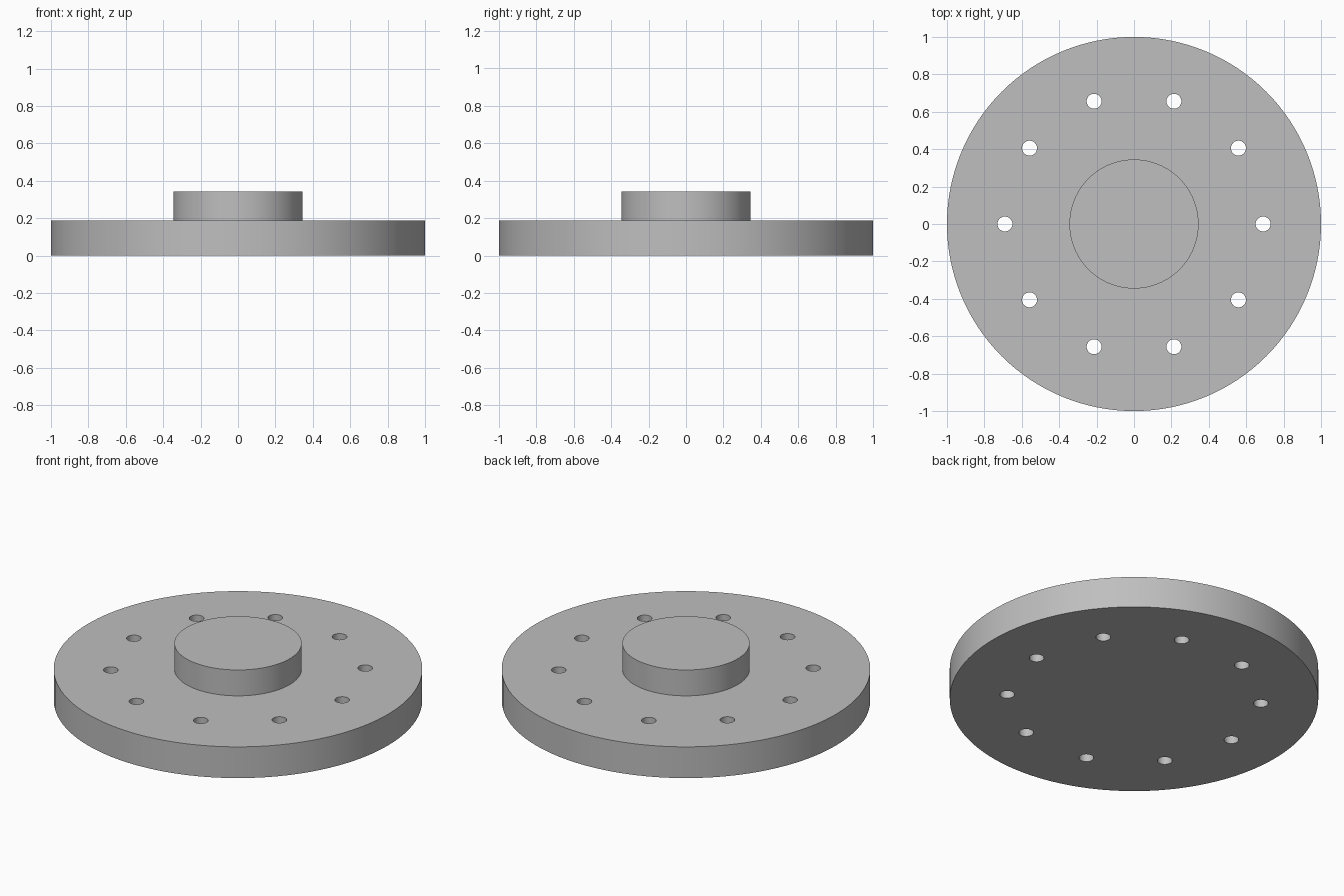
import bpy
import bmesh
from math import cos, sin, pi, radians
from mathutils import Matrix

default_cube = bpy.data.objects.get("Cube")
if default_cube:
    bpy.data.objects.remove(default_cube, do_unlink=True)

PLATE_R, PLATE_H = 1.0, 0.187
HUB_R, HUB_TOP = 0.345, 0.342
HOLE_R, BOLT_CIRCLE_R, HOLES = 0.04, 0.69, 10
SEGMENTS = 128


def make_material(name, colour):
    mat = bpy.data.materials.new(name)
    mat.use_nodes = True
    mat.diffuse_color = colour
    mat.node_tree.nodes["Principled BSDF"].inputs["Base Color"].default_value = colour
    return mat


def make_object(name, bm):
    bmesh.ops.recalc_face_normals(bm, faces=bm.faces)
    mesh = bpy.data.meshes.new(name)
    bm.to_mesh(mesh)
    bm.free()
    obj = bpy.data.objects.new(name, mesh)
    bpy.context.collection.objects.link(obj)
    return obj


def ring(bm, radius, z):
    angles = [2 * pi * i / SEGMENTS for i in range(SEGMENTS)]
    return [bm.verts.new((radius * cos(a), radius * sin(a), z)) for a in angles]


# Flange: round plate with a raised central hub, as one closed solid
bm = bmesh.new()
profile = [(PLATE_R, 0), (PLATE_R, PLATE_H), (HUB_R, PLATE_H), (HUB_R, HUB_TOP)]
rings = [ring(bm, r, z) for r, z in profile]
for low, high in zip(rings, rings[1:]):
    for i in range(SEGMENTS):
        j = (i + 1) % SEGMENTS
        bm.faces.new((low[i], low[j], high[j], high[i]))
bm.faces.new(rings[0][::-1])
bm.faces.new(rings[-1])
flange = make_object("flange", bm)
flange.data.materials.append(make_material("steel grey", (0.52, 0.52, 0.52, 1)))

# Bolt holes: one cutter holding a ring of pins
bm = bmesh.new()
for i in range(HOLES):
    a = 2 * pi * i / HOLES
    place = Matrix.Translation((BOLT_CIRCLE_R * cos(a), BOLT_CIRCLE_R * sin(a), PLATE_H / 2))
    bmesh.ops.create_cone(bm, cap_ends=True, segments=32, radius1=HOLE_R,
                          radius2=HOLE_R, depth=PLATE_H * 2, matrix=place)
cutter = make_object("bolt_hole_cutter", bm)
cutter.hide_render = True

cut = flange.modifiers.new("bolt_holes", 'BOOLEAN')
cut.operation = 'DIFFERENCE'
cut.solver = 'EXACT'
cut.object = cutter

# Apply the cut, then smooth the round walls
bpy.ops.object.select_all(action='DESELECT')
bpy.context.view_layer.objects.active = flange
flange.select_set(True)
bpy.ops.object.modifier_apply(modifier=cut.name)
bpy.data.objects.remove(cutter, do_unlink=True)
bpy.ops.object.shade_smooth_by_angle(angle=radians(30))
